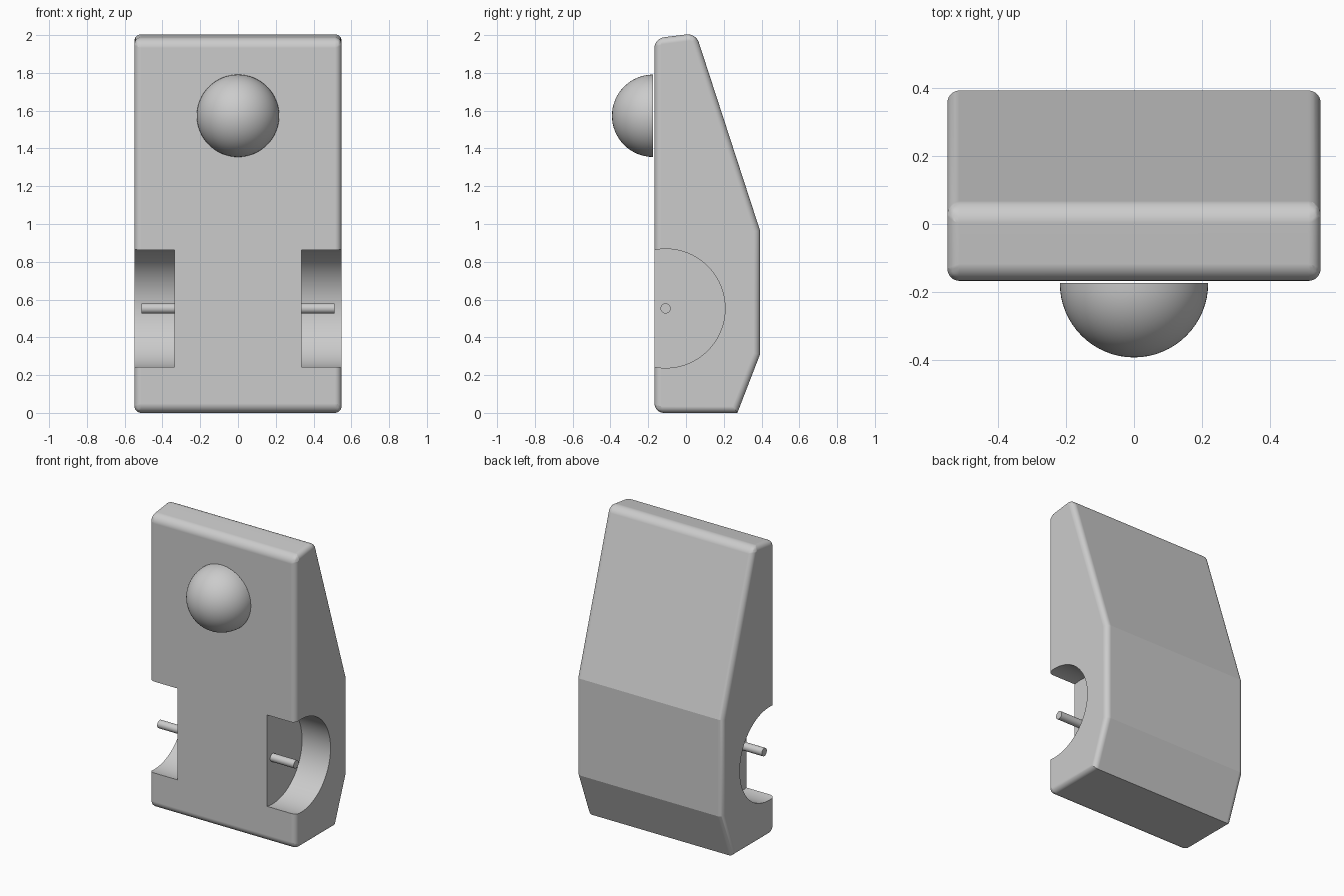
import bpy, bmesh, math
from mathutils import Matrix, Vector

cube = bpy.data.objects.get("Cube")
if cube:
    bpy.data.objects.remove(cube, do_unlink=True)

grey = bpy.data.materials.new("light_grey")
grey.use_nodes = True
colour = (0.6, 0.6, 0.6, 1)
grey.diffuse_color = colour
grey.node_tree.nodes["Principled BSDF"].inputs["Base Color"].default_value = colour


def add_object(name, bm):
    bmesh.ops.recalc_face_normals(bm, faces=bm.faces)
    mesh = bpy.data.meshes.new(name)
    bm.to_mesh(mesh)
    bm.free()
    mesh.materials.append(grey)
    obj = bpy.data.objects.new(name, mesh)
    bpy.context.collection.objects.link(obj)
    return obj


def smooth(obj, degrees):
    bpy.ops.object.select_all(action='DESELECT')
    obj.select_set(True)
    bpy.context.view_layer.objects.active = obj
    bpy.ops.object.shade_smooth_by_angle(angle=math.radians(degrees))


def rod(name, x0, x1, y, z, radius, sides):
    """Cylinder lying along x."""
    bm = bmesh.new()
    place = Matrix.Translation(((x0 + x1) / 2, y, z)) @ Matrix.Rotation(math.pi / 2, 4, 'Y')
    bmesh.ops.create_cone(bm, cap_ends=True, segments=sides, radius1=radius,
                          radius2=radius, depth=abs(x1 - x0), matrix=place)
    return add_object(name, bm)


# Body: side profile extruded across the width
HALF = 0.548
profile = [(-0.167, 0), (0.272, 0), (0.392, 0.31), (0.392, 0.965),
           (0.052, 2.01), (-0.167, 1.982)]
bm = bmesh.new()
side = bm.faces.new([bm.verts.new((-HALF, y, z)) for y, z in profile])
extruded = bmesh.ops.extrude_face_region(bm, geom=[side])["geom"]
bmesh.ops.translate(bm, vec=(2 * HALF, 0, 0),
                    verts=[v for v in extruded if isinstance(v, bmesh.types.BMVert)])

# Rounded edges: wide at front and top, narrower at the sides, sharp across the back
weight = bm.edges.layers.float.new("bevel_weight_edge")
for e in bm.edges:
    mid = (e.verts[0].co + e.verts[1].co) / 2
    if abs(mid.x) > 0.1:
        e[weight] = 0.7
    elif mid.y < 0 or mid.z > 1.5:
        e[weight] = 1.0
body = add_object("body", bm)
bevel = body.modifiers.new("rounded_edges", 'BEVEL')
bevel.limit_method = 'WEIGHT'
bevel.width = 0.05
bevel.segments = 8

# Wheel wells and axle pins on both sides
for s, label in ((1, "left"), (-1, "right")):
    cutter = rod(label + "_well_cutter", s * 0.335, s * 0.7, -0.108, 0.553, 0.315, 96)
    cutter.hide_render = True
    cut = body.modifiers.new(label + "_well", 'BOOLEAN')
    cut.operation = 'DIFFERENCE'
    cut.solver = 'EXACT'
    cut.object = cutter
    pin = rod(label + "_axle_pin", s * 0.325, s * 0.511, -0.108, 0.553, 0.027, 32)
    smooth(pin, 30)

# Bake the cuts so the sharp edges can be marked
bpy.ops.object.select_all(action='DESELECT')
body.select_set(True)
bpy.context.view_layer.objects.active = body
for name in [m.name for m in body.modifiers]:
    bpy.ops.object.modifier_apply(modifier=name)
for label in ("left", "right"):
    bpy.data.objects.remove(bpy.data.objects[label + "_well_cutter"], do_unlink=True)
smooth(body, 15)
normals = body.modifiers.new("flat_panels", 'WEIGHTED_NORMAL')
normals.keep_sharp = True

# Dome: half sphere standing just off the front
bm = bmesh.new()
centre = Vector((0, -0.174, 1.573))
bmesh.ops.create_uvsphere(bm, u_segments=64, v_segments=32, radius=0.218,
                          matrix=Matrix.Translation(centre) @ Matrix.Rotation(math.pi / 2, 4, 'X'))
bmesh.ops.bisect_plane(bm, geom=bm.verts[:] + bm.edges[:] + bm.faces[:], dist=1e-5,
                       plane_co=centre, plane_no=(0, 1, 0), clear_outer=True)
bmesh.ops.holes_fill(bm, edges=[e for e in bm.edges if e.is_boundary], sides=0)
smooth(add_object("front_dome", bm), 30)
